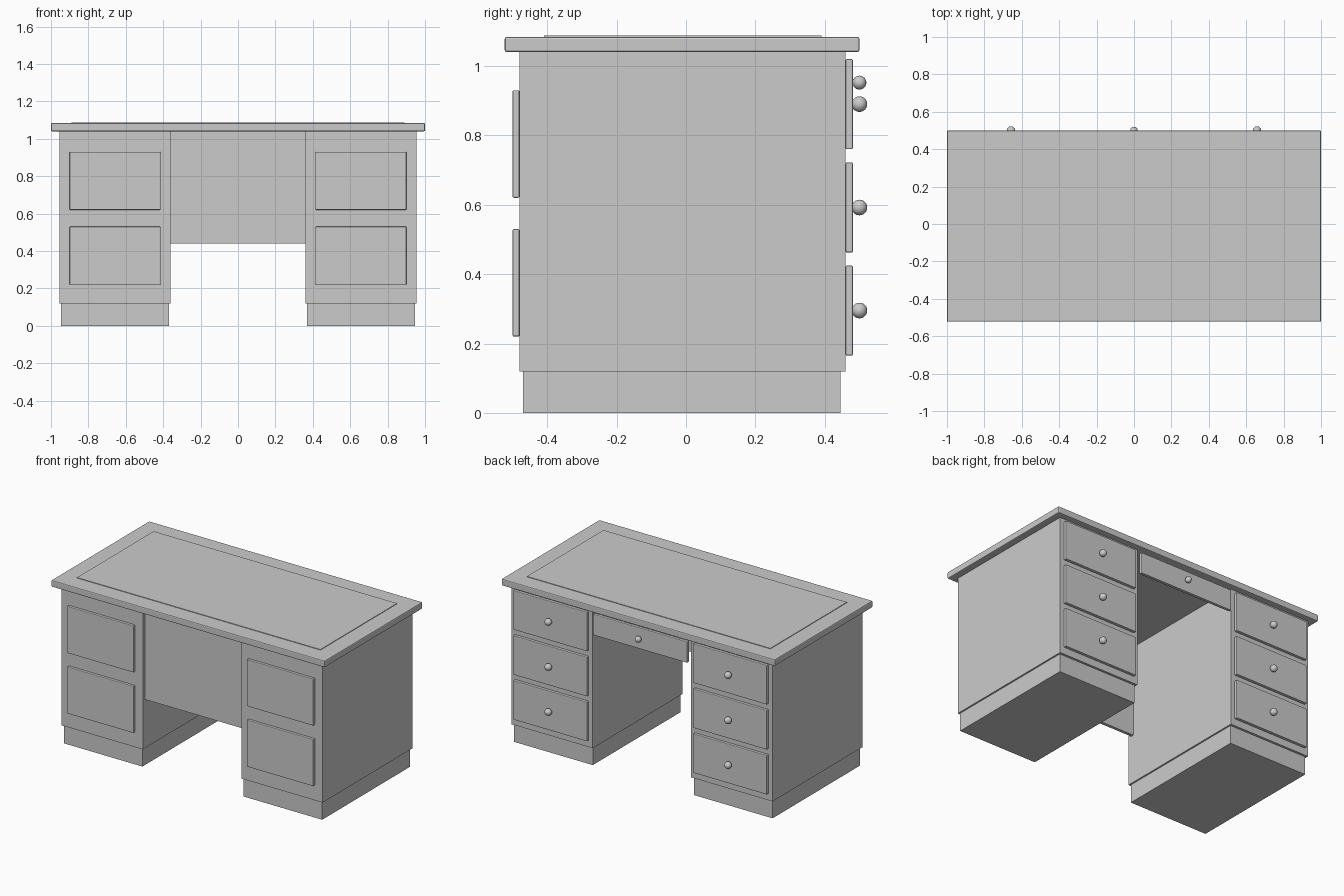
import bpy, math

if "Cube" in bpy.data.objects:
    bpy.data.objects.remove(bpy.data.objects["Cube"])


def box(name, x, y, z, bevel=0.0):
    """Box from (min, max) ranges, with optional rounded edges."""
    bpy.ops.mesh.primitive_cube_add(size=1, location=[sum(r) / 2 for r in (x, y, z)])
    ob = bpy.context.object
    ob.name = name
    ob.scale = [r[1] - r[0] for r in (x, y, z)]
    bpy.ops.object.transform_apply(location=False, rotation=False, scale=True)
    if bevel:
        mod = ob.modifiers.new("rounded_edges", 'BEVEL')
        mod.width = bevel
        mod.segments = 2
    return ob


def knob(name, x, z, radius):
    bpy.ops.mesh.primitive_uv_sphere_add(segments=16, ring_count=12, radius=radius,
                                         location=(x, 0.50, z))
    bpy.context.object.name = name
    bpy.ops.object.shade_smooth_by_angle(angle=math.radians(40))


# Desk top and thin writing surface
box("desk_top", (-1, 1), (-0.5225, 0.50), (1.04, 1.084), 0.006)
box("writing_surface", (-0.89, 0.89), (-0.41, 0.39), (1.08, 1.088))

# Pedestals with plinths, front panels, drawers and knobs
for side, s in (("left", -1), ("right", 1)):
    cx = 0.6575 * s

    def span(half):
        return (cx - half, cx + half)

    box(side + "_pedestal", span(0.2975), (-0.48, 0.46), (0.12, 1.04))
    box(side + "_plinth", span(0.2875), (-0.47, 0.445), (0, 0.12))
    for i, z in enumerate((0.22, 0.62)):
        box(f"{side}_front_panel_{i + 1}", span(0.243), (-0.50, -0.48), (z, z + 0.31), 0.004)
    for i, z in enumerate((0.295, 0.592, 0.89)):
        box(f"{side}_drawer_{i + 1}", span(0.27), (0.46, 0.481), (z - 0.13, z + 0.13), 0.004)
        knob(f"{side}_knob_{i + 1}", cx, z, 0.0225)

# Kneehole: modesty panel and centre drawer
box("modesty_panel", (-0.36, 0.36), (-0.455, -0.435), (0.44, 1.04))
box("centre_drawer", (-0.345, 0.345), (0.46, 0.481), (0.88, 1.02), 0.004)
knob("centre_knob", 0, 0.952, 0.02)
